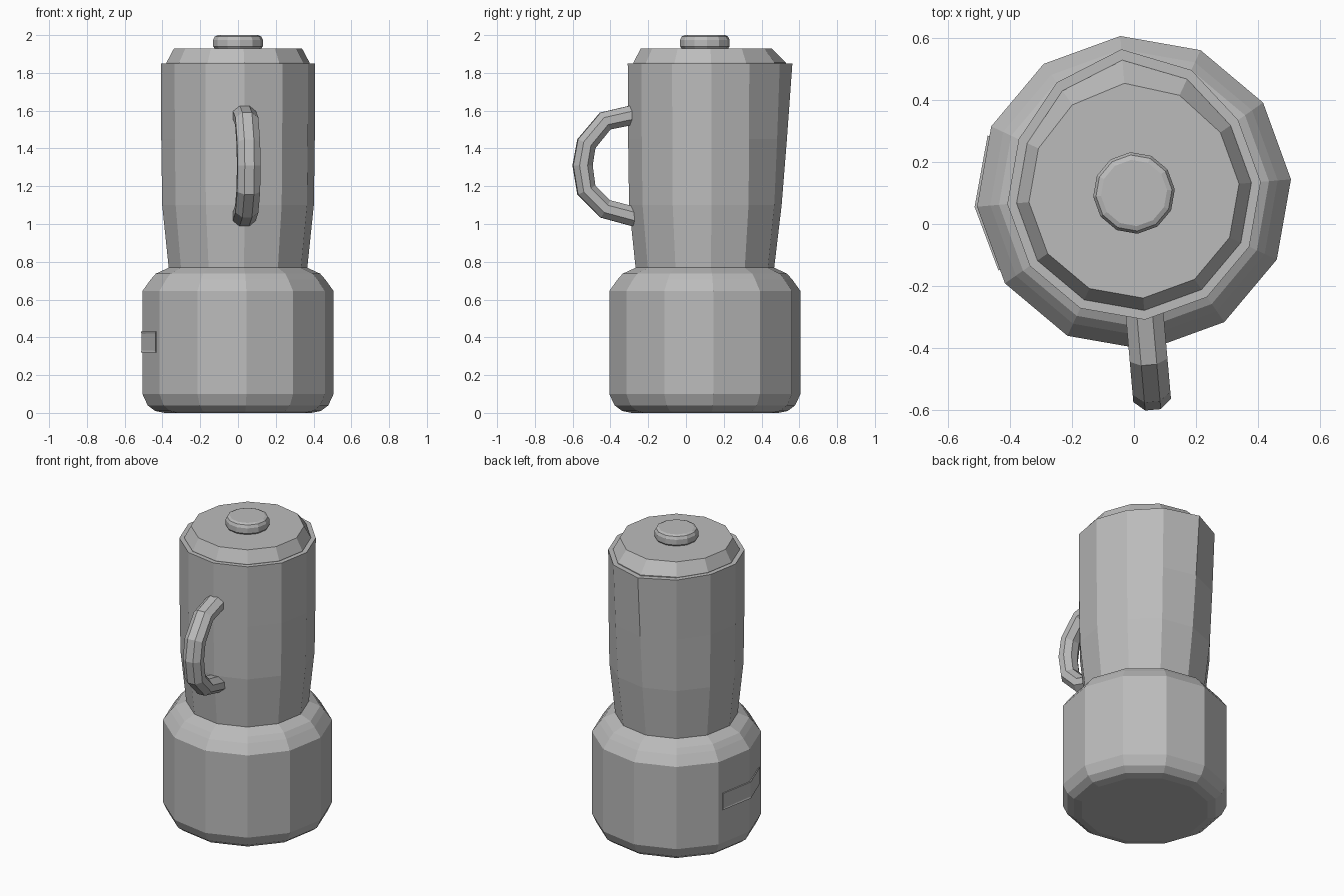
import bpy, bmesh
from math import sin, cos, radians
from mathutils import Vector

cube = bpy.data.objects.get("Cube")
if cube:
    bpy.data.objects.remove(cube)

SIDES = 12
TWIST = radians(5)          # every ring shares this slight turn
CENTRE = Vector((0, 0.1, 0))

grey = bpy.data.materials.new("plain_grey")
grey.use_nodes = True
colour = (0.5, 0.5, 0.5, 1)
grey.diffuse_color = colour
grey.node_tree.nodes["Principled BSDF"].inputs["Base Color"].default_value = colour


def finish(name, bm):
    bmesh.ops.recalc_face_normals(bm, faces=bm.faces)
    mesh = bpy.data.meshes.new(name)
    bm.to_mesh(mesh)
    bm.free()
    mesh.materials.append(grey)
    obj = bpy.data.objects.new(name, mesh)
    bpy.context.collection.objects.link(obj)
    return obj


def lathe(name, profile):
    """Closed faceted turning; each profile row is radius, height, spout pull."""
    bm = bmesh.new()
    rings = []
    for radius, z, pull in profile:
        ring = []
        for i in range(SIDES):
            # the spout vertex is the back one, its neighbours follow halfway
            r = radius + pull * {2: 0.5, 3: 1, 4: 0.45}.get(i, 0)
            a = TWIST + radians(360 / SIDES) * i
            ring.append(bm.verts.new(CENTRE + Vector((r * cos(a), r * sin(a), z))))
        rings.append(ring)
    for low, high in zip(rings, rings[1:]):
        for i in range(SIDES):
            j = (i + 1) % SIDES
            bm.faces.new((low[i], low[j], high[j], high[i]))
    bm.faces.new(rings[0])
    bm.faces.new(rings[-1])
    return finish(name, bm)


# Motor base with rounded foot and shoulder
lathe("motor_base", [(0.39, 0, 0), (0.44, 0.01, 0), (0.48, 0.04, 0), (0.508, 0.1, 0),
                     (0.508, 0.645, 0), (0.465, 0.705, 0), (0.437, 0.737, 0), (0.365, 0.77, 0)])

# Jug flaring to a spout at the back, with a flat rim
lathe("jug", [(0.368, 0.765, 0), (0.403, 1.1, 0.005), (0.408, 1.45, 0.028),
              (0.41, 1.85, 0.055), (0.37, 1.85, 0.05)])

# Lid and knob
lathe("lid", [(0.38, 1.845, 0.05), (0.38, 1.855, 0.05), (0.34, 1.93, 0.015)])
lathe("lid_knob", [(0.12, 1.925, 0), (0.132, 1.94, 0), (0.132, 1.975, 0),
                   (0.123, 1.993, 0), (0.107, 2.0, 0)])

# Handle: faceted tube swept along an arc, in the plane of the front vertex
arc = [(0.37, 1.58), (0.53, 1.545), (0.63, 1.425), (0.65, 1.31),
       (0.63, 1.18), (0.53, 1.08), (0.36, 1.035)]
out = Vector((sin(TWIST), -cos(TWIST), 0))
across = Vector((cos(TWIST), sin(TWIST), 0))
points = [CENTRE + out * r + Vector((0, 0, z)) for r, z in arc]
bm = bmesh.new()
rings = []
for i, p in enumerate(points):
    tangent = (points[min(i + 1, len(points) - 1)] - points[max(i - 1, 0)]).normalized()
    normal = across.cross(tangent)
    rings.append([bm.verts.new(p + across * 0.066 * cos(a) + normal * 0.056 * sin(a))
                  for a in (radians(45 * k + 22.5) for k in range(8))])
for low, high in zip(rings, rings[1:]):
    for k in range(8):
        m = (k + 1) % 8
        bm.faces.new((low[k], low[m], high[m], high[k]))
bm.faces.new(rings[0])
bm.faces.new(rings[-1])
finish("handle", bm)

# Control panel wrapped round one corner of the base, with a recessed face
bm = bmesh.new()
outline = [(-0.472, 0.285), (-0.514, 0.055), (-0.437, -0.15),
           (-0.41, -0.14), (-0.49, 0.055), (-0.445, 0.275)]
bottom = [bm.verts.new((x, y, 0.32)) for x, y in outline]
top = [bm.verts.new((x, y, 0.43)) for x, y in outline]
walls = []
for i in range(len(outline)):
    j = (i + 1) % len(outline)
    walls.append(bm.faces.new((bottom[i], bottom[j], top[j], top[i])))
for ring in (bottom, top):
    for a, b, c, d in ((0, 1, 4, 5), (1, 2, 3, 4)):
        bm.faces.new([ring[n] for n in (a, b, c, d)])
bmesh.ops.recalc_face_normals(bm, faces=bm.faces)
bmesh.ops.inset_region(bm, faces=walls[:2], thickness=0.012, depth=-0.003)
finish("control_panel", bm)
